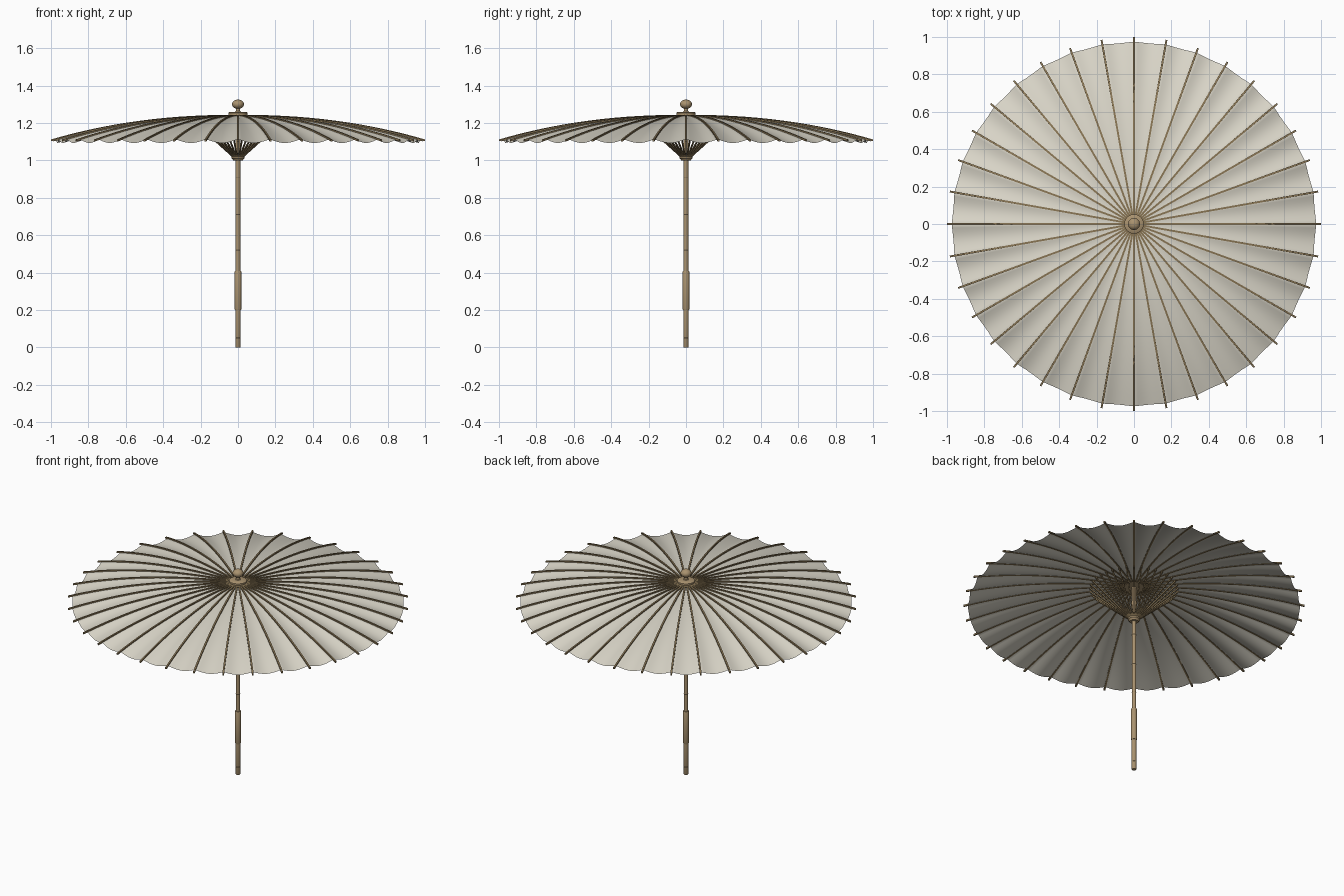
import bpy, bmesh
from math import sin, cos, pi, tau
from mathutils import Matrix, Vector

if "Cube" in bpy.data.objects:
    bpy.data.objects.remove(bpy.data.objects["Cube"])

RIBS = 36
RIM = 0.975


def material(name, rgb):
    m = bpy.data.materials.new(name)
    m.use_nodes = True
    m.diffuse_color = (*rgb, 1)
    m.node_tree.nodes["Principled BSDF"].inputs["Base Color"].default_value = (*rgb, 1)
    return m


paper = material("cream paper", (0.70, 0.67, 0.58))
bamboo = material("bamboo", (0.40, 0.29, 0.16))
dark_bamboo = material("dark bamboo", (0.25, 0.18, 0.09))


def add_object(name, bm, mat, angle=0.6):
    bmesh.ops.recalc_face_normals(bm, faces=bm.faces)
    mesh = bpy.data.meshes.new(name)
    bm.to_mesh(mesh)
    bm.free()
    mesh.materials.append(mat)
    obj = bpy.data.objects.new(name, mesh)
    bpy.context.collection.objects.link(obj)
    bpy.ops.object.select_all(action="DESELECT")
    obj.select_set(True)
    bpy.context.view_layer.objects.active = obj
    bpy.ops.object.shade_smooth_by_angle(angle=angle)
    return obj


def lathe(name, profile, mat, sides=24):
    """Spin (radius, height) points around the z axis, capping the ends."""
    bm = bmesh.new()
    rings = [[bm.verts.new((r * cos(tau * i / sides), r * sin(tau * i / sides), z))
              for i in range(sides)] for r, z in profile]
    for a, b in zip(rings, rings[1:]):
        for i in range(sides):
            j = (i + 1) % sides
            bm.faces.new((a[i], a[j], b[j], b[i]))
    bm.faces.new(rings[0])
    bm.faces.new(rings[-1])
    return add_object(name, bm, mat)


def dome(r):
    return 1.238 - 0.132 * r ** 2.2


def spokes(name, path, width, height, mat):
    """Sweep a rectangular stick along an (r, z) path, repeated around the axis."""
    bm = bmesh.new()
    for k in range(RIBS):
        turn = Matrix.Rotation(tau * k / RIBS, 3, "Z")
        rings = []
        for r, z in path:
            corners = [(-1, -1), (1, -1), (1, 1), (-1, 1)]
            rings.append([bm.verts.new(turn @ Vector((r, s * width / 2, z + t * height / 2)))
                          for s, t in corners])
        for a, b in zip(rings, rings[1:]):
            for i in range(4):
                j = (i + 1) % 4
                bm.faces.new((a[i], a[j], b[j], b[i]))
        bm.faces.new(rings[0])
        bm.faces.new(rings[-1])
    return add_object(name, bm, mat)


# Canopy: a shallow dome whose panels sag between the ribs
bm = bmesh.new()
per_panel, steps = 8, 16
count = RIBS * per_panel
rings = []
for s in range(steps + 1):
    r = 0.03 + (RIM - 0.03) * s / steps
    ring = []
    for i in range(count):
        a = tau * i / count
        sag = sin(pi * (i % per_panel) / per_panel)
        rr = r * (1 - 0.006 * sag)
        ring.append(bm.verts.new((rr * cos(a), rr * sin(a), dome(r) - 0.021 * sag * r ** 1.8)))
    rings.append(ring)
for a, b in zip(rings, rings[1:]):
    for i in range(count):
        j = (i + 1) % count
        bm.faces.new((a[i], b[i], b[j], a[j]))
add_object("canopy", bm, paper, angle=1.2)

# Ribs lying on the canopy, with tips past the rim
rib_path = [(0.04 + 0.96 * i / 14, dome(0.04 + 0.96 * i / 14) + 0.001) for i in range(15)]
spokes("ribs", rib_path, 0.010, 0.010, dark_bamboo)

# Struts from the runner up to the canopy
spokes("struts", [(0.028, 1.02), (0.26, dome(0.26) - 0.004)], 0.007, 0.010, dark_bamboo)

# Runner collar
lathe("runner", [(0.026, 1.0), (0.030, 1.008), (0.036, 1.012), (0.036, 1.028),
                 (0.028, 1.034)], bamboo)

# Shaft and lower handle
lathe("shaft", [(0.0125, 0.19), (0.0125, 1.25)], bamboo)
lathe("handle_end", [(0.012, 0), (0.014, 0.004), (0.014, 0.21)], bamboo)
lathe("grip", [(0.016, 0.2), (0.018, 0.205), (0.018, 0.405), (0.016, 0.41)], bamboo)

# Raised bamboo joints
for n, (z, r) in enumerate([(0.05, 0.015), (0.52, 0.0138), (0.71, 0.0138), (0.91, 0.0138)]):
    lathe(f"joint_{n + 1}", [(r - 0.002, z - 0.004), (r, z), (r - 0.002, z + 0.004)], bamboo)

# Crown cap and finial
lathe("crown_cap", [(0.060, 1.232), (0.060, 1.238), (0.052, 1.240), (0.052, 1.254),
                    (0.046, 1.258), (0.02, 1.260)], bamboo, 32)
lathe("finial_neck", [(0.020, 1.256), (0.012, 1.264), (0.012, 1.285)], bamboo)
ball = [(max(0.0005, 0.032 * sin(pi * i / 14)), 1.300 - 0.025 * cos(pi * i / 14))
        for i in range(15)]
lathe("finial_ball", ball, bamboo)
